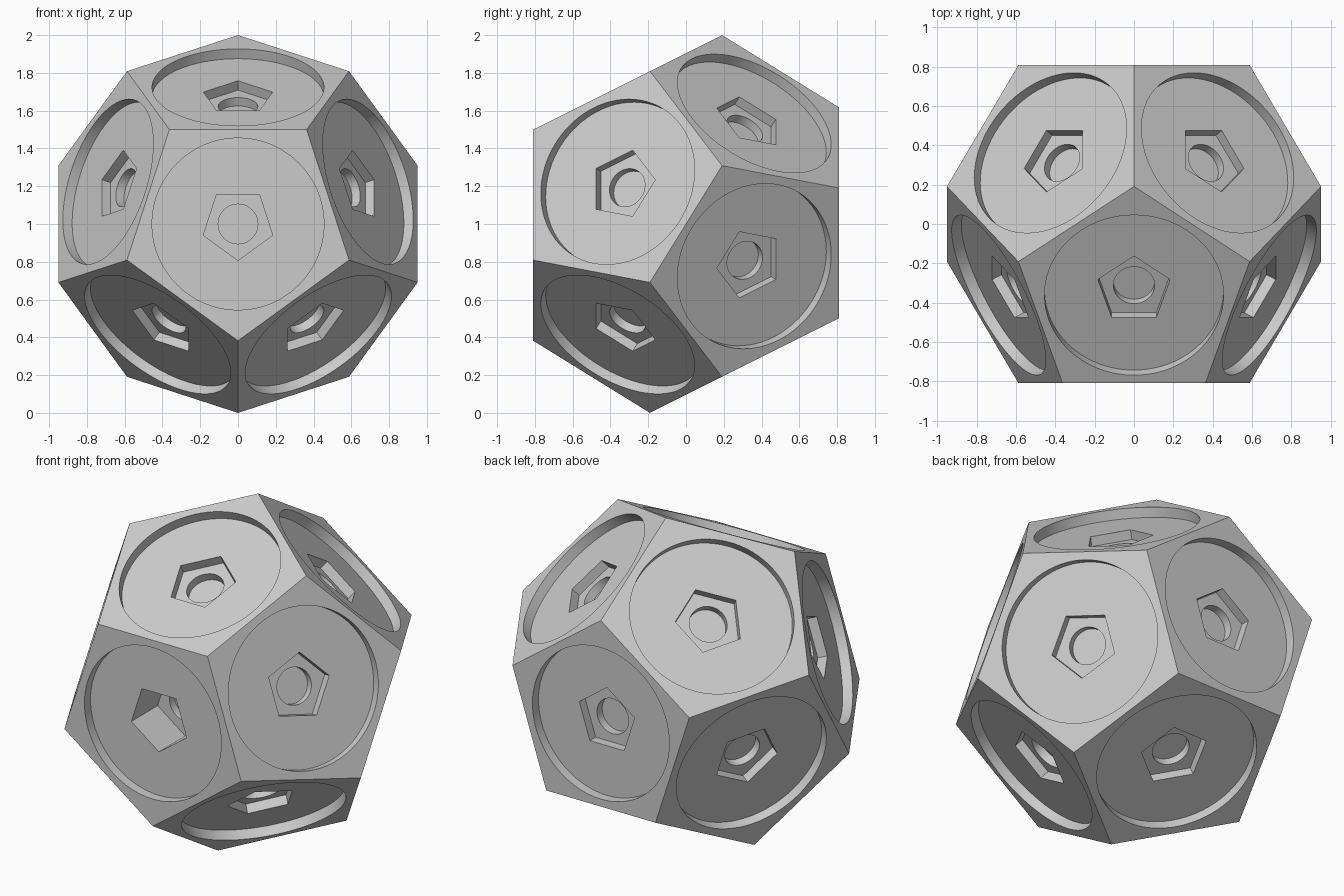
import bpy, bmesh, math
from mathutils import Vector

if "Cube" in bpy.data.objects:
    bpy.data.objects.remove(bpy.data.objects["Cube"])

FACE_R = 0.618       # corner radius of each pentagon face
IN_R = 0.809         # distance from centre to each face
DISH_R, DISH_D = 0.455, 0.058
SOCKET_R, SOCKET_D, DEEP_SOCKET_D = 0.193, 0.055, 0.25
HOLE_R, HOLE_D = 0.105, 0.05

bm = bmesh.new()


def ring(n, u, count, radius, dist):
    """Closed loop of vertices around axis n, first corner towards u."""
    w = n.cross(u)
    vs = []
    for i in range(count):
        a = math.tau * i / count
        vs.append(bm.verts.new(n * dist + (u * math.cos(a) + w * math.sin(a)) * radius))
    for i in range(count):
        bm.edges.new((vs[i], vs[(i + 1) % count]))
    return vs


def loop_edges(vs):
    return [bm.edges.get((vs[i], vs[(i + 1) % len(vs)])) for i in range(len(vs))]


def flat_ring(outer, inner, n):
    bmesh.ops.triangle_fill(bm, edges=loop_edges(outer) + loop_edges(inner),
                            use_beauty=True, normal=n)


def wall(a, b):
    for i in range(len(a)):
        j = (i + 1) % len(a)
        bm.faces.new((a[i], a[j], b[j], b[i]))


def panel(n, u, socket_depth):
    """Pentagon face with round dish, pentagon socket and round hole."""
    d1 = IN_R - DISH_D
    d2 = d1 - socket_depth
    edge = ring(n, u, 5, FACE_R, IN_R)
    rim = ring(n, u, 80, DISH_R, IN_R)
    flat_ring(edge, rim, n)
    dish = ring(n, u, 80, DISH_R, d1)
    wall(rim, dish)
    lip = ring(n, u, 5, SOCKET_R, d1)
    flat_ring(dish, lip, n)
    socket = ring(n, u, 5, SOCKET_R, d2)
    wall(lip, socket)
    hole = ring(n, u, 40, HOLE_R, d2)
    flat_ring(socket, hole, n)
    floor = ring(n, u, 40, HOLE_R, d2 - HOLE_D)
    wall(hole, floor)
    bm.faces.new(floor)


# Front and back panels, then five opposite pairs around the sides
panel(Vector((0, -1, 0)), Vector((0, 0, -1)), DEEP_SOCKET_D)
panel(Vector((0, 1, 0)), Vector((0, 0, 1)), SOCKET_D)
s, c = 2 / math.sqrt(5), 1 / math.sqrt(5)
for k in range(5):
    a = math.radians(90 + 72 * k)
    n = Vector((s * math.cos(a), -c, s * math.sin(a)))
    u = Vector((c * math.cos(a), s, c * math.sin(a)))
    panel(n, u, SOCKET_D)
    panel(-n, -u, SOCKET_D)

# Weld the panels into one closed shell standing on the ground
bmesh.ops.remove_doubles(bm, verts=bm.verts, dist=0.002)
bmesh.ops.recalc_face_normals(bm, faces=bm.faces)
bmesh.ops.translate(bm, verts=bm.verts, vec=(0, 0, 1))

mesh = bpy.data.meshes.new("dodecahedron")
bm.to_mesh(mesh)
bm.free()
obj = bpy.data.objects.new("dodecahedron", mesh)
bpy.context.collection.objects.link(obj)
grey = bpy.data.materials.new("light grey")
grey.diffuse_color = (0.6, 0.6, 0.6, 1)
grey.use_nodes = True
grey.node_tree.nodes["Principled BSDF"].inputs["Base Color"].default_value = grey.diffuse_color
mesh.materials.append(grey)

bpy.context.view_layer.objects.active = obj
obj.select_set(True)
bpy.ops.object.shade_smooth_by_angle(angle=math.radians(30))
